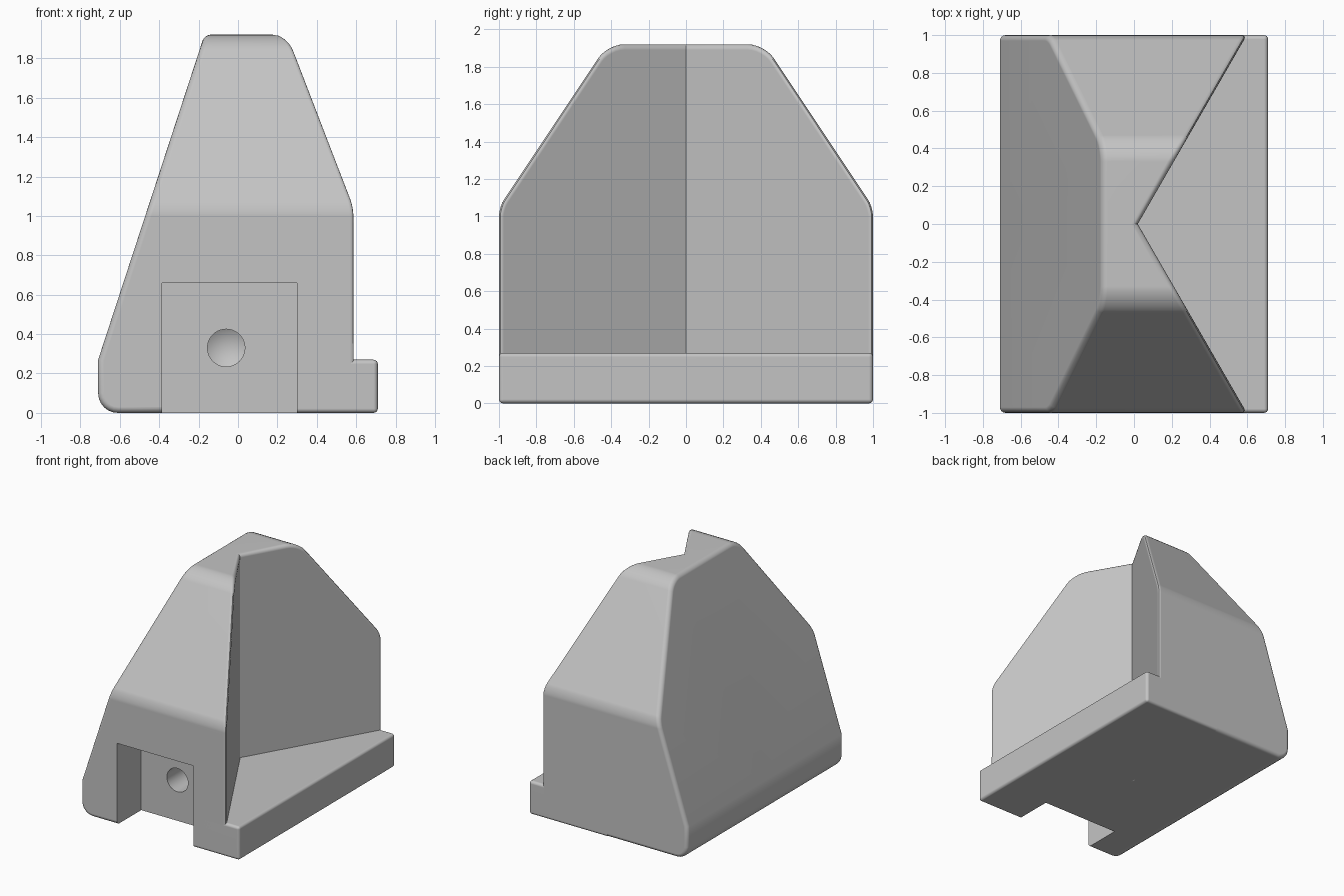
import bpy, bmesh, math
from mathutils import Matrix, Vector

if "Cube" in bpy.data.objects:
    bpy.data.objects.remove(bpy.data.objects["Cube"], do_unlink=True)

grey = bpy.data.materials.new("plain_grey")
grey.use_nodes = True
grey.diffuse_color = (0.55, 0.55, 0.55, 1)
for node in grey.node_tree.nodes:
    if node.type == 'BSDF_PRINCIPLED':
        node.inputs["Base Color"].default_value = grey.diffuse_color

HALF_W, FOOT_H, TOP, EDGE = 0.71, 0.27, 1.92, 0.03


def make_object(name, bm):
    bmesh.ops.recalc_face_normals(bm, faces=bm.faces[:])
    mesh = bpy.data.meshes.new(name)
    bm.to_mesh(mesh)
    bm.free()
    mesh.materials.append(grey)
    obj = bpy.data.objects.new(name, mesh)
    bpy.context.collection.objects.link(obj)
    return obj


def apply(obj, modifier):
    bpy.ops.object.select_all(action='DESELECT')
    obj.select_set(True)
    bpy.context.view_layer.objects.active = obj
    bpy.ops.object.modifier_apply(modifier=modifier.name)


def round_edges(bm, rule, width, segments):
    edges = [e for e in bm.edges if rule(e)]
    bmesh.ops.bevel(bm, geom=edges, offset=width, offset_type='OFFSET', segments=segments,
                    profile=0.5, affect='EDGES', clamp_overlap=False)


def along_x(y, z):
    return lambda e: all(abs(v.co.y - y) < 1e-4 and abs(v.co.z - z) < 1e-4 for v in e.verts)


def slice_off(bm, point, normal):
    cut = bmesh.ops.bisect_plane(bm, geom=bm.verts[:] + bm.edges[:] + bm.faces[:],
                                 plane_co=point, plane_no=Vector(normal).normalized(),
                                 clear_outer=True)["geom_cut"]
    rim = [g for g in cut if isinstance(g, bmesh.types.BMEdge)]
    bmesh.ops.holes_fill(bm, edges=rim, sides=0)
    bmesh.ops.recalc_face_normals(bm, faces=bm.faces[:])


def box(lo, hi):
    bm = bmesh.new()
    bmesh.ops.create_cube(bm, size=1)
    for v in bm.verts:
        v.co = [b if c > 0 else a for c, a, b in zip(v.co, lo, hi)]
    return bm


# Back half of the body: side profile extruded across the width
bm = bmesh.new()
profile = [(0, 0), (1, 0), (1, 1.05), (0.42, TOP), (0, TOP)]
face = bm.faces.new([bm.verts.new((-HALF_W, y, z)) for y, z in profile])
new = bmesh.ops.extrude_face_region(bm, geom=[face])["geom"]
bmesh.ops.translate(bm, vec=(2 * HALF_W, 0, 0),
                    verts=[g for g in new if isinstance(g, bmesh.types.BMVert)])
if not any(f.normal.x < -0.9 for f in bm.faces) or len(bm.faces) < 7:
    bmesh.ops.holes_fill(bm, edges=[e for e in bm.edges if e.is_boundary], sides=0)
bmesh.ops.recalc_face_normals(bm, faces=bm.faces[:])
round_edges(bm, along_x(0.42, TOP), 0.09, 6)
round_edges(bm, along_x(1, 1.05), 0.05, 4)
round_edges(bm, lambda e: all(v.co.x < -HALF_W + 1e-4 and abs(v.co.z) < 1e-4
                              for v in e.verts), 0.1, 6)

# Sloping left wall and one wall of the notch
slice_off(bm, (-HALF_W, 0, FOOT_H), (-1.65, 0, 0.54))
slice_off(bm, (0.02, 0, 0), (math.cos(math.pi / 6), -0.5, 0))

# Open the middle, soften the outer edges and mirror
middle = [f for f in bm.faces if all(abs(v.co.y) < 1e-4 for v in f.verts)]
bmesh.ops.delete(bm, geom=middle, context='FACES')
round_edges(bm, lambda e: len(e.link_faces) == 2 and e.calc_face_angle(0) > 0.7, EDGE, 4)
for e in bm.edges:
    if e.is_boundary:
        for v in e.verts:
            v.co.y = 0
mesh_half = make_object("body", bm)
body = mesh_half
mirror = body.modifiers.new("mirror", 'MIRROR')
mirror.use_axis = (False, True, False)
mirror.merge_threshold = 0.0005
apply(body, mirror)

# Low foot in front of the notch
bm = box((0.01, -1, 0), (HALF_W, 1, FOOT_H))
round_edges(bm, lambda e: any(v.co.x > 0.1 for v in e.verts), 0.022, 4)
foot = make_object("foot", bm)

# Cutters: square pocket and a drilled hole with a conical end
pocket = make_object("pocket_cutter", box((-0.385, -1.2, -0.2), (0.30, -0.69, 0.66)))
bm = bmesh.new()
bmesh.ops.create_cone(bm, cap_ends=True, segments=40, radius1=0.095, radius2=0.095, depth=0.36)
end = [f for f in bm.faces if f.normal.z > 0.9]
bmesh.ops.poke(bm, faces=end, offset=0.055)
bmesh.ops.transform(bm, verts=bm.verts[:], matrix=Matrix.Translation((-0.06, -0.57, 0.33))
                    @ Matrix.Rotation(-math.pi / 2, 4, 'X'))
hole = make_object("hole_cutter", bm)

for part in (body, foot):
    for cutter in (pocket, hole):
        cut = part.modifiers.new("cut", 'BOOLEAN')
        cut.operation = 'DIFFERENCE'
        cut.solver = 'EXACT'
        cut.object = cutter
        apply(part, cut)
for cutter in (pocket, hole):
    bpy.data.objects.remove(cutter, do_unlink=True)

# Smooth rounded edges while keeping the big faces flat
for part in (body, foot):
    bpy.ops.object.select_all(action='DESELECT')
    part.select_set(True)
    bpy.context.view_layer.objects.active = part
    bpy.ops.object.shade_smooth_by_angle(angle=math.radians(32))
    weighted = part.modifiers.new("flat_faces", 'WEIGHTED_NORMAL')
    weighted.keep_sharp = True
